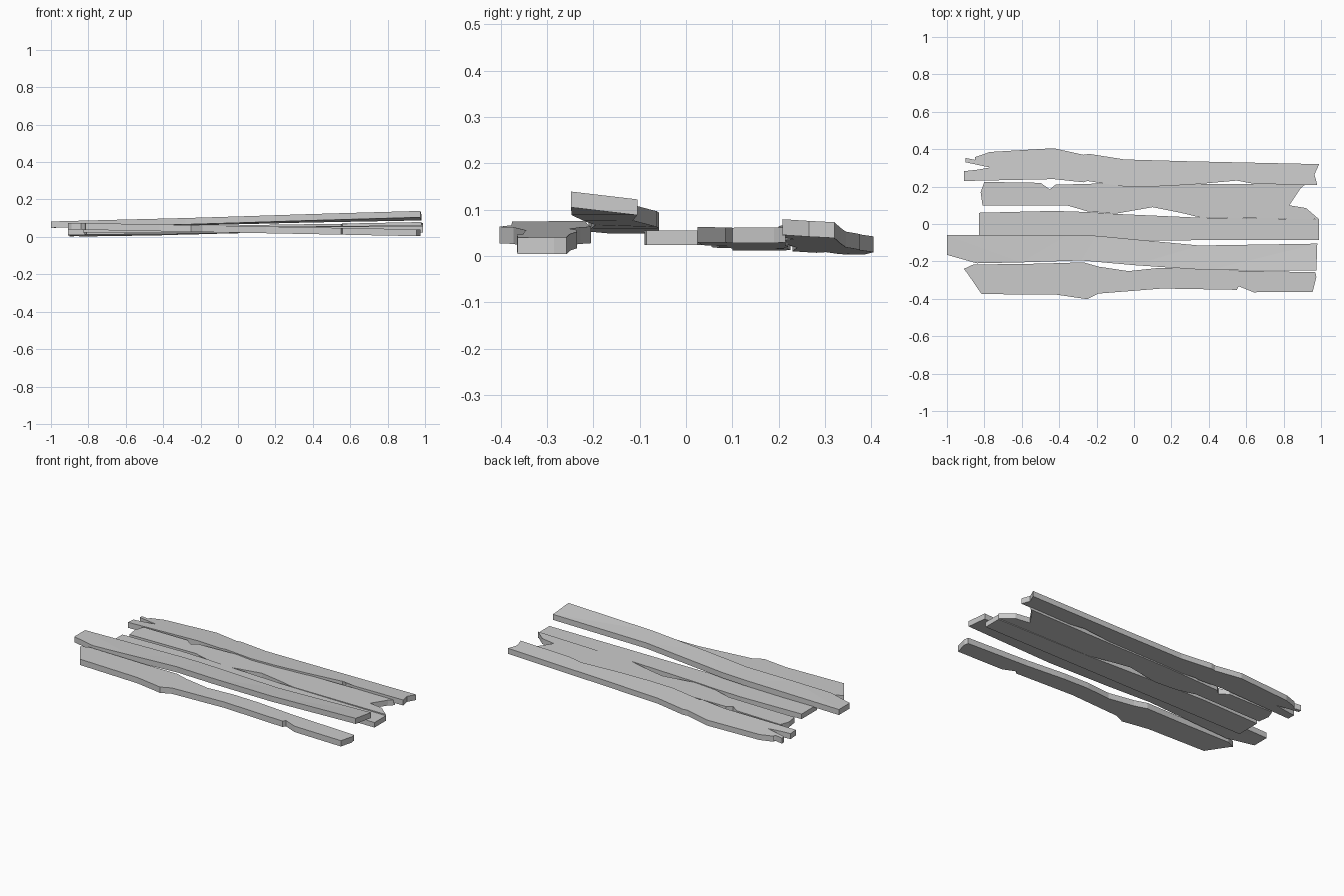
import bpy, bmesh


def plank(name, outline, top, thick):
    """Jagged board: outline seen from above, top(x, y) gives the tilted upper surface."""
    bm = bmesh.new()
    face = bm.faces.new([bm.verts.new((x, y, 0)) for x, y in outline])
    bmesh.ops.triangulate(bm, faces=[face])
    res = bmesh.ops.extrude_face_region(bm, geom=bm.faces[:])
    upper = {g for g in res["geom"] if isinstance(g, bmesh.types.BMVert)}
    for v in bm.verts:
        v.co.z = top(v.co.x, v.co.y) - (0 if v in upper else thick)
    bmesh.ops.recalc_face_normals(bm, faces=bm.faces[:])
    mesh = bpy.data.meshes.new(name)
    bm.to_mesh(mesh)
    bm.free()
    ob = bpy.data.objects.new(name, mesh)
    bpy.context.collection.objects.link(ob)
    return ob


# Back board, dipping to the left, forked broken end
plank("back_plank", [
    (-.91, .23), (-.43, .24), (-.27, .223), (-.25, .23), (-.05, .2), (.1, .2),
    (.3, .21), (.55, .232), (.56, .25), (.64, .215), (.98, .208), (.965, .265),
    (.99, .32), (.3, .335), (-.05, .345), (-.24, .375), (-.27, .37), (-.43, .405),
    (-.77, .385), (-.85, .358), (-.8, .358), (-.85, .343), (-.9, .353),
    (-.9, .33), (-.77, .302), (-.84, .29), (-.91, .282)],
    lambda x, y: .08 - .06 * (y - .2) + .018 * (x - .99), .034)

# Second board, bitten right end with a long splinter
plank("second_plank", [
    (-.81, .1), (-.36, .1), (-.25, .068), (-.1, .055), (.1, .09), (.25, .06),
    (.35, .036), (.99, .025), (.92, .085), (.83, .1), (.89, .19), (.92, .215),
    (.3, .215), (-.05, .22), (-.42, .21), (-.45, .185), (-.5, .22), (-.8, .225),
    (-.82, .17)],
    lambda x, y: .053 + .0095 * x, .033)

# Middle board, lying flat
plank("middle_plank", [
    (-.83, -.09), (.99, -.085), (.99, .025), (.35, .034), (-.1, .054),
    (-.25, .064), (-.43, .07), (-.83, .06)],
    lambda x, y: .055, .031)

# Loose board resting on top, rising and twisting to the right
plank("raised_plank", [
    (-1, -.06), (-1, -.165), (-.84, -.21), (-.6, -.205), (-.28, -.195),
    (0, -.22), (.4, -.247), (.975, -.248), (.98, -.105), (.35, -.115),
    (-.2, -.063), (-.35, -.058)],
    lambda x, y: .107 + .0245 * x - .06 * (x + 1) * (y + .18), .034)

# Front board, dipping to the right, chipped left end
plank("front_plank", [
    (-.91, -.24), (-.89, -.265), (-.84, -.28), (-.82, -.32), (-.815, -.375),
    (-.42, -.377), (-.25, -.402), (-.19, -.372), (.15, -.345), (.55, -.352),
    (.56, -.333), (.64, -.365), (.955, -.363), (.975, -.285), (.97, -.258),
    (.56, -.25), (.3, -.235), (.13, -.235), (-.03, -.252), (-.19, -.228),
    (-.27, -.205), (-.5, -.212), (-.86, -.217)],
    lambda x, y: .04 - .019 * (x - .97), .036)
